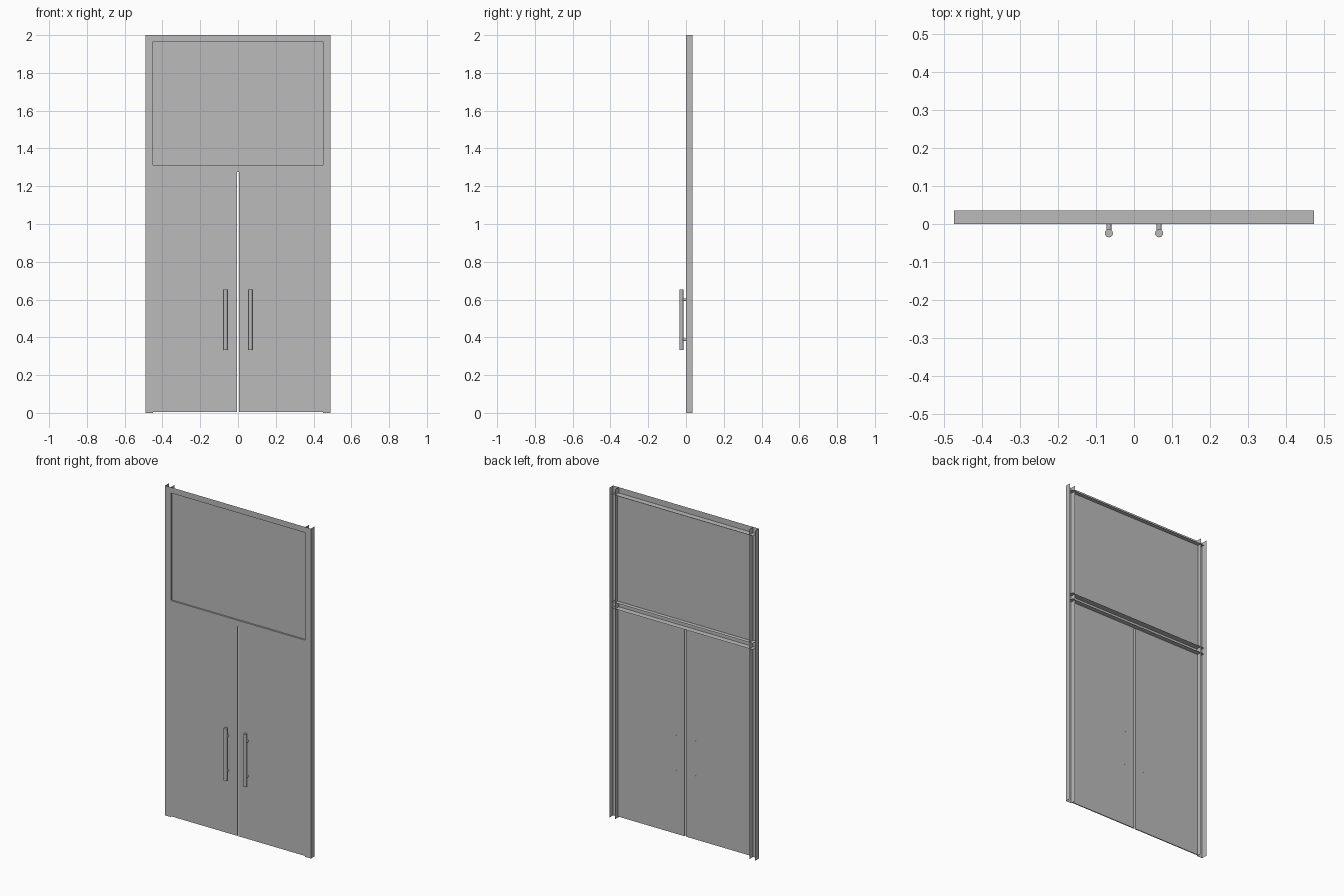
import bpy
import bmesh
from mathutils import Matrix, Vector

cube = bpy.data.objects.get("Cube")
if cube:
    bpy.data.objects.remove(cube, do_unlink=True)

GREY = (0.5, 0.5, 0.5, 1.0)
grey = bpy.data.materials.new("painted_grey")
grey.use_nodes = True
grey.diffuse_color = GREY
grey.node_tree.nodes["Principled BSDF"].inputs["Base Color"].default_value = GREY

# Main dimensions
OUTER, INNER = 0.489, 0.451      # post edges in x
RAIL_END = 0.473                 # rail flanges run into the posts
DEPTH = 0.035                    # channel depth behind the front skin
TOP, TOP_LOW = 2.0, 1.965        # top rail
MID_TOP, MID_LOW = 1.313, 1.275  # middle rail
RECESS = 0.01                    # panel set back from the front


def finish(name, bm):
    mesh = bpy.data.meshes.new(name)
    bm.to_mesh(mesh)
    bm.free()
    mesh.materials.append(grey)
    obj = bpy.data.objects.new(name, mesh)
    bpy.context.collection.objects.link(obj)
    return obj


def folded_sheet(name, profile, along):
    """Extrude an open profile of points along a vector as a thin sheet."""
    bm = bmesh.new()
    start = [bm.verts.new(p) for p in profile]
    end = [bm.verts.new(Vector(p) + Vector(along)) for p in profile]
    for i in range(len(profile) - 1):
        bm.faces.new((start[i], start[i + 1], end[i + 1], end[i]))
    return finish(name, bm)


def box(name, low, high):
    low, high = Vector(low), Vector(high)
    bm = bmesh.new()
    bmesh.ops.create_cube(bm, size=1, matrix=Matrix.Translation((low + high) / 2)
                          @ Matrix.Diagonal((*(high - low), 1)))
    return finish(name, bm)


def cylinder(name, centre, radius, length, axis):
    bm = bmesh.new()
    turn = Vector((0, 0, 1)).rotation_difference(Vector(axis)).to_matrix().to_4x4()
    bmesh.ops.create_cone(bm, cap_ends=True, segments=24, radius1=radius, radius2=radius,
                          depth=length, matrix=Matrix.Translation(centre) @ turn)
    obj = finish(name, bm)
    bpy.ops.object.select_all(action='DESELECT')
    obj.select_set(True)
    bpy.context.view_layer.objects.active = obj
    bpy.ops.object.shade_smooth_by_angle()
    return obj


def rail_flange(name, z):
    folded_sheet(name, [(-RAIL_END, 0, z), (-RAIL_END, DEPTH, z)], (2 * RAIL_END, 0, 0))


# Rails: front skins between the posts, with flanges pointing back
for name, low, high in (("top_rail", TOP_LOW, TOP), ("middle_rail", MID_LOW, MID_TOP)):
    folded_sheet(name, [(-INNER, 0, low), (-INNER, 0, high)], (2 * INNER, 0, 0))
rail_flange("top_rail_flange", TOP_LOW)
rail_flange("middle_rail_upper_flange", MID_TOP)
rail_flange("middle_rail_lower_flange", MID_LOW)

# Recessed upper panel
folded_sheet("upper_panel", [(-INNER, RECESS, MID_TOP), (-INNER, RECESS, TOP_LOW)],
             (2 * INNER, 0, 0))

for side, s in (("left", 1), ("right", -1)):
    # Post: channel open to the back
    folded_sheet(side + "_post",
                 [(s * OUTER, DEPTH, 0), (s * OUTER, 0, 0), (s * INNER, 0, 0),
                  (s * INNER, DEPTH, 0)], (0, 0, TOP))
    # Door leaf, leaving a narrow gap in the middle
    x0, x1 = sorted((s * 0.005, s * INNER))
    box(side + "_door", (x0, 0, 0.005), (x1, 0.006, MID_LOW))
    # Pull handle with two standoffs through the door
    x = s * 0.066
    cylinder(side + "_handle_bar", (x, -0.0245, 0.493), 0.0105, 0.318, (0, 0, 1))
    for level, z in (("upper", 0.599), ("lower", 0.387)):
        cylinder(f"{side}_handle_{level}_standoff", (x, -0.008, z), 0.0065, 0.03, (0, 1, 0))
